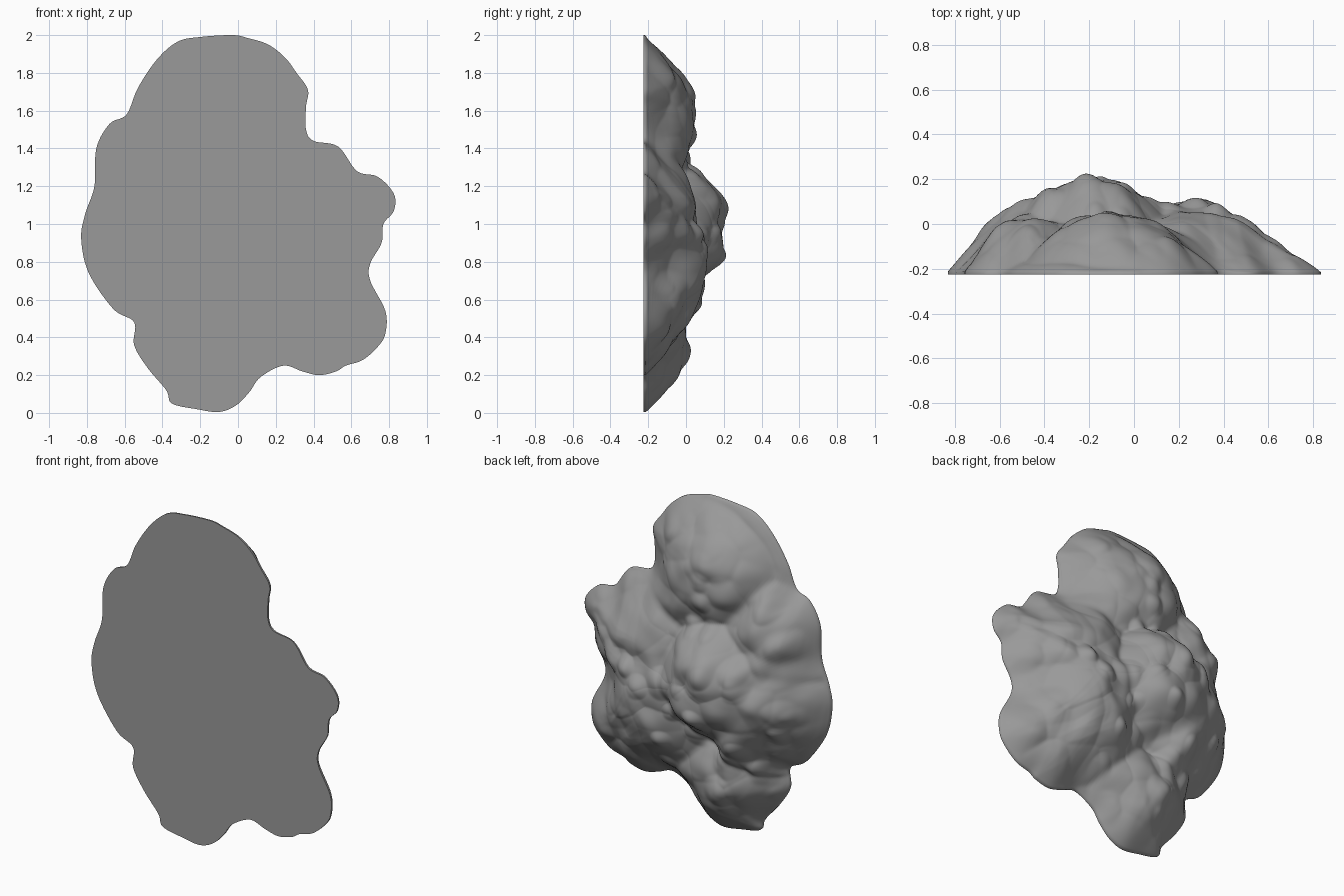
import bpy, bmesh, math, random
from mathutils import Vector, kdtree, noise

if "Cube" in bpy.data.objects:
    bpy.data.objects.remove(bpy.data.objects["Cube"])

random.seed(7)
BACK = -0.225          # plane of the flat cut face
RINGS = 100
SUB = 8                # curve samples per outline point
CENTRE = Vector((-0.03, 0.95))

# Outline of the flat face (x, z)
OUTLINE = [Vector(p) for p in (
    (-.03, 2.0), (.05, 1.985), (.16, 1.95), (.25, 1.88), (.31, 1.80), (.37, 1.71), (.36, 1.62),
    (.36, 1.50), (.40, 1.44), (.53, 1.41), (.63, 1.28), (.74, 1.25), (.825, 1.16), (.825, 1.07),
    (.77, 1.0), (.76, .90), (.70, .79), (.70, .70), (.78, .54), (.78, .42), (.74, .35), (.66, .28),
    (.57, .25), (.52, .22), (.43, .20), (.34, .22), (.24, .25), (.12, .19), (.06, .11), (-.01, .04),
    (-.10, .005), (-.22, .02), (-.35, .05), (-.38, .12), (-.48, .24), (-.55, .36), (-.55, .48),
    (-.66, .55), (-.79, .74), (-.83, .92), (-.81, 1.05), (-.76, 1.2), (-.75, 1.40), (-.68, 1.53),
    (-.59, 1.58), (-.53, 1.72), (-.43, 1.87), (-.32, 1.965), (-.2, 1.99))]

# Big lobes: x, z, radius x, radius z, height
LOBES = (
    (-.02, 1.56, .48, .44, .26),    # top
    (-.18, .98, .42, .42, .43),     # main
    (-.47, 1.24, .36, .38, .25),    # left shoulder
    (-.40, .84, .46, .42, .34),     # lower left
    (.28, .77, .48, .50, .325),     # right
    (.34, 1.08, .46, .38, .27),     # upper right
    (.62, 1.12, .26, .24, .10),     # spur
    (.50, .48, .36, .32, .17),      # lower right
    (-.16, .33, .36, .36, .215))    # bottom

# Rounded knobs scattered over the surface: x, z, radius, height
KNOBS = [(random.uniform(-.75, .75), random.uniform(.1, 1.9),
          random.uniform(.06, .11), random.uniform(.012, .03)) for _ in range(60)]


def smooth_loop(pts, sub):
    out, n = [], len(pts)
    for i in range(n):
        a, b, c, d = (pts[(i + k) % n] for k in (-1, 0, 1, 2))
        for s in range(sub):
            t = s / sub
            out.append(0.5 * (2 * b + (c - a) * t + (2 * a - 5 * b + 4 * c - d) * t * t
                              + (3 * b - a - 3 * c + d) * t ** 3))
    return out


def blend(a, b, k):
    """Smooth maximum for k > 0, smooth minimum for k < 0."""
    w = max(0, abs(k) - abs(a - b)) ** 2 / (4 * abs(k))
    return max(a, b) + w if k > 0 else min(a, b) - w


loop = smooth_loop(OUTLINE, SUB)
tree = kdtree.KDTree(len(loop))
for i, p in enumerate(loop):
    tree.insert((p.x, p.y, 0), i)
tree.balance()


def edge_distance(x, z):
    """Distance to the outline, averaged nearby so that no ridges form."""
    d = tree.find((x, z, 0))[2]
    r = 0.5 * d
    return sum(tree.find((x + r * math.cos(k * math.pi / 3), z + r * math.sin(k * math.pi / 3), 0))[2]
               for k in range(6)) / 6


def height(x, z):
    d = edge_distance(x, z)
    # warp the lookup so lobes get irregular borders
    w = noise.noise_vector(Vector((x * 3, z * 3, 4))) * 0.04
    u, v = x + w.x, z + w.y
    h = 0.05
    for cx, cz, rx, rz, top in LOBES:
        q = ((u - cx) / rx) ** 2 + ((v - cz) / rz) ** 2
        if q < 1:
            h = blend(h, top * (1 - q) ** 0.6, 0.03)
    # the flanks slope down to the outline, steeper on the left
    slope = 1.0 - 0.19 * x
    h = blend(h, 0.012 + slope * d, -0.07)
    fade = min(1, d / 0.14)
    # rounded cells with creases between them
    cell = noise.voronoi(Vector((u * 5, v * 5, 1.3)))[0][0]
    h += fade * (0.016 - 0.04 * min(cell, 1) ** 2)
    h += fade * 0.015 * noise.noise(Vector((x * 8, z * 8, 2)))
    for cx, cz, r, top in KNOBS:
        q = ((x - cx) ** 2 + (z - cz) ** 2) / (r * r)
        if q < 1:
            h += fade * top * (1 - q) ** 1.5
    return min(0.46, max(0.008, h))


# Rock: lumpy relief in front of a flat cut face
bm = bmesh.new()
n = len(loop)


def add_sheet(rings, depth, flip):
    """Fan of rings from the centre to the outline; returns the outer ring."""
    mid = bm.verts.new((CENTRE.x, depth(*CENTRE), CENTRE.y))
    prev = None
    for r in range(1, rings + 1):
        ring = []
        for p in loop:
            q = CENTRE.lerp(p, r / rings)
            ring.append(bm.verts.new((q.x, depth(q.x, q.y), q.y)))
        for i in range(n):
            j = (i + 1) % n
            f = (mid, ring[i], ring[j]) if prev is None else (prev[i], ring[i], ring[j], prev[j])
            bm.faces.new(f[::-1] if flip else f)
        prev = ring
    return prev


rim = add_sheet(RINGS, lambda x, z: BACK + height(x, z), False)
base = add_sheet(3, lambda x, z: BACK, True)
for i in range(n):
    j = (i + 1) % n
    bm.faces.new((rim[i], base[i], base[j], rim[j]))
bmesh.ops.recalc_face_normals(bm, faces=bm.faces)

mesh = bpy.data.meshes.new("rock")
bm.to_mesh(mesh)
bm.free()
stone = bpy.data.materials.new("stone")
stone.diffuse_color = (0.32, 0.32, 0.32, 1)
stone.use_nodes = True
stone.node_tree.nodes["Principled BSDF"].inputs["Base Color"].default_value = stone.diffuse_color
mesh.materials.append(stone)
rock = bpy.data.objects.new("rock", mesh)
bpy.context.collection.objects.link(rock)
bpy.context.view_layer.objects.active = rock
rock.select_set(True)
bpy.ops.object.shade_smooth_by_angle(angle=math.radians(60))
